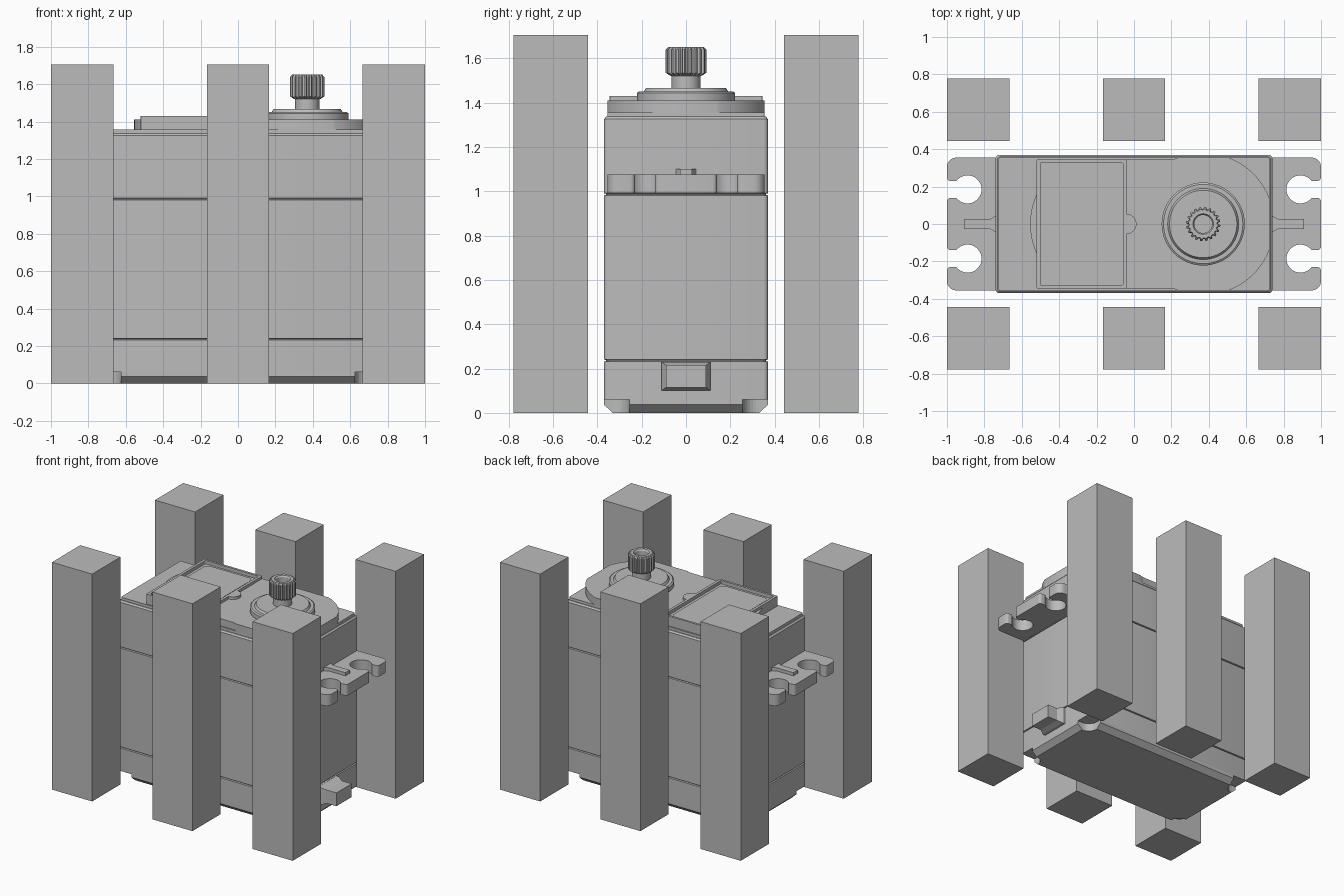
import bpy, bmesh
from math import sin, cos, pi, radians, sqrt, asin

old = bpy.data.objects.get("Cube")
if old:
    bpy.data.objects.remove(old, do_unlink=True)

grey = bpy.data.materials.new("plain grey")
grey.use_nodes = True
grey.diffuse_color = (0.5, 0.5, 0.5, 1)
grey.node_tree.nodes["Principled BSDF"].inputs["Base Color"].default_value = (0.5, 0.5, 0.5, 1)


def loft(name, rings, smooth=False):
    """Skin a stack of (outline, z) rings and cap both ends."""
    bm = bmesh.new()
    loops = [[bm.verts.new((x, y, z)) for x, y in pts] for pts, z in rings]
    for a, b in zip(loops, loops[1:]):
        n = len(a)
        for i in range(n):
            j = (i + 1) % n
            bm.faces.new((a[i], a[j], b[j], b[i]))
    bm.faces.new(loops[0][::-1])
    bm.faces.new(loops[-1])
    bmesh.ops.recalc_face_normals(bm, faces=bm.faces)
    mesh = bpy.data.meshes.new(name)
    bm.to_mesh(mesh)
    bm.free()
    ob = bpy.data.objects.new(name, mesh)
    bpy.context.collection.objects.link(ob)
    mesh.materials.append(grey)
    if smooth:
        bpy.ops.object.select_all(action='DESELECT')
        ob.select_set(True)
        bpy.context.view_layer.objects.active = ob
        bpy.ops.object.shade_smooth_by_angle(angle=radians(30))
    return ob


def arc(cx, cy, r, a0, a1, n=8):
    return [(cx + r * cos(radians(a0 + (a1 - a0) * i / n)),
             cy + r * sin(radians(a0 + (a1 - a0) * i / n))) for i in range(n + 1)]


def circle(cx, r, n=64):
    return arc(cx, 0, r, 0, 360, n)[:-1]


def rect(cx, hx, hy, r=0.01, n=4):
    """Rounded rectangle centred on (cx, 0)."""
    return (arc(cx + hx - r, hy - r, r, 0, 90, n) + arc(cx - hx + r, hy - r, r, 90, 180, n)
            + arc(cx - hx + r, r - hy, r, 180, 270, n) + arc(cx + hx - r, r - hy, r, 270, 360, n))


HX, HY = 0.74, 0.37     # case half sizes
GX = 0.37               # output shaft position

# Six surrounding posts
for row, side in (("front", -1), ("back", 1)):
    for col, x in (("right", -0.8325), ("middle", 0), ("left", 0.8325)):
        pts = [(x + sx * 0.1665, side * 0.61 + sy * 0.1675)
               for sx, sy in ((-1, -1), (1, -1), (1, 1), (-1, 1))]
        loft(f"{row}_{col}_post", [(pts, 0), (pts, 1.705)])

# Case in three sections with narrow grooves between
outer, groove = rect(0, HX, HY, 0.02), rect(0, HX - 0.01, HY - 0.01, 0.02)
loft("case", [(outer, 0.06), (outer, 0.231), (groove, 0.234), (groove, 0.238), (outer, 0.241),
              (outer, 0.981), (groove, 0.984), (groove, 0.988), (outer, 0.991),
              (outer, 1.325), (rect(0, HX - 0.01, HY - 0.01, 0.015), 1.336)], True)


# Chamfered base with rounded screw wells at the corners
def base_outline(inset):
    hx, hy, r = HX - inset, HY - inset, 0.075
    wx, wy = HX - 0.04, HY - 0.04
    quarter = [(hx, wy - r)] + arc(wx, wy, r, 270, 180) + [(wx - r, hy)]
    flip = [(-x, y) for x, y in quarter[::-1]]
    return quarter + flip + [(-x, -y) for x, y in quarter] + [(-x, -y) for x, y in flip]


loft("base", [(base_outline(0.04), 0), (base_outline(0), 0.037), (base_outline(0), 0.062)])

# Mounting ears with two open screw slots each, and a thin rib on top
half_gap, hole_r = 0.045, 0.075
a = math_angle = asin(half_gap / hole_r) * 180 / pi
lower = ([(0.72, -0.355)] + arc(0.95, -0.305, 0.05, 270, 360) + arc(0.98, -0.25, 0.02, 0, 90, 4)
         + arc(0.89, -0.185, hole_r, -a, a - 360, 28) + arc(0.98, -0.12, 0.02, 270, 360, 4))
ear = lower + [(x, -y) for x, y in lower[::-1]]
rib = [(0.72, -0.06), (0.745, -0.04), (0.77, -0.026), (0.91, -0.026)]
rib += [(x, -y) for x, y in rib[::-1]]
for side, s in (("left", 1), ("right", -1)):
    pts, top = [(s * x, y) for x, y in ear], [(s * x, y) for x, y in rib]
    loft(f"{side}_mounting_ear", [(pts, 0.992), (pts, 1.076)], True)
    loft(f"{side}_ear_rib", [(top, 1.07), (top, 1.1)])

# Cable plug: a flared block, lofted along z then turned to face +x
def plug_ring(hy, hz):
    return [(-hz, -hy), (hz, -hy), (hz, hy), (-hz, hy)]


plug = loft("cable_plug", [(plug_ring(0.11, 0.065), -0.02), (plug_ring(0.11, 0.065), 0.02),
                           (plug_ring(0.09, 0.05), 0.06), (plug_ring(0.09, 0.05), 0.14)])
plug.rotation_euler = (0, pi / 2, 0)
plug.location = (HX, 0, 0.165)

# Cover plate on top of the case
cover = rect(0, 0.725, 0.355, 0.01)
loft("top_cover", [(cover, 1.33), (cover, 1.356)])

# Gear housing: flat plate ending in a clipped disc
R = 0.38
top_a = asin(0.355 / R) * 180 / pi
end_a = asin(sqrt(R * R - 0.355 ** 2) / R) * 180 / pi
upper = arc(GX, 0, R, end_a, top_a, 20) + arc(GX, 0, R, 180 - top_a, 180 - top_a + 3, 2)
upper += [(0.2, 0.345), (-0.06, 0.345)]
housing = upper + [(x, -y) for x, y in upper[::-1]]
loft("gear_housing", [(housing, 1.35), (housing, 1.41)], True)

# Raised lid with a recessed panel, rounded step and small tab
LX = -0.28
loft("lid_frame", [(rect(LX, 0.24, 0.345, 0.005), 1.35), (rect(LX, 0.24, 0.345, 0.005), 1.43),
                   (rect(LX, 0.22, 0.328, 0.005), 1.43), (rect(LX, 0.22, 0.328, 0.005), 1.405)])
panel = rect(LX, 0.195, 0.305, 0.04, 6)
loft("lid_panel", [(panel, 1.4), (panel, 1.411)])
step = arc(-0.172, 0, 0.383, 155, 205, 20)
loft("lid_step", [(step, 1.35), (step, 1.41)], True)
tab = arc(-0.042, 0, 0.055, -90, 90, 16)
loft("lid_tab", [(tab, 1.4), (tab, 1.43)], True)

# Bearing collar and output shaft
loft("bearing_collar", [(circle(GX, r), z) for r, z in
                        ((0.222, 1.4), (0.222, 1.443), (0.212, 1.45), (0.19, 1.45),
                         (0.18, 1.466))], True)
loft("shaft_neck", [(circle(GX, 0.065, 40), 1.45), (circle(GX, 0.065, 40), 1.53)], True)


# Splined shaft head with a screw hole
TEETH = 20


def spline(root, tip):
    return [(GX + r * cos(t), r * sin(t)) for i in range(TEETH)
            for k, r in ((0, root), (0.3, root), (0.45, tip), (0.8, tip))
            for t in [2 * pi * (i + k) / TEETH]]


hole = circle(GX, 0.048, TEETH * 4)
loft("shaft_spline", [(spline(0.066, 0.07), 1.52), (spline(0.08, 0.092), 1.534),
                      (spline(0.08, 0.092), 1.638), (spline(0.074, 0.08), 1.651),
                      (circle(GX, 0.055, TEETH * 4), 1.651), (hole, 1.64), (hole, 1.57)])
